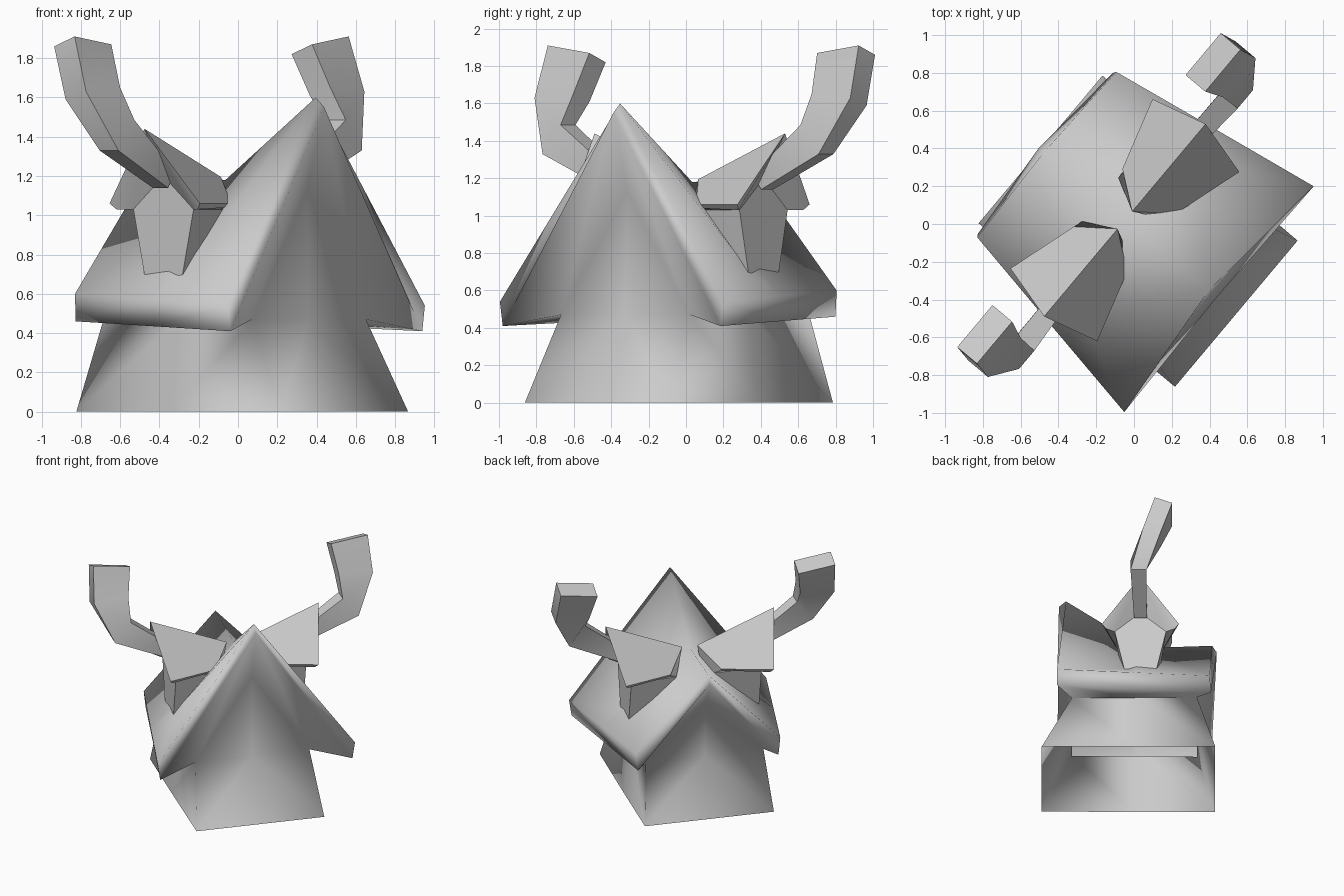
import bpy, bmesh, math
from mathutils import Vector

cube = bpy.data.objects.get("Cube")
if cube:
    bpy.data.objects.remove(cube, do_unlink=True)

grey = bpy.data.materials.new("plain_grey")
grey.use_nodes = True
COL = (0.6, 0.6, 0.6, 1)
grey.diffuse_color = COL
grey.node_tree.nodes["Principled BSDF"].inputs["Base Color"].default_value = COL

TURN = math.radians(-40)      # the whole house is turned about z
MID = (-0.01, -0.012, 0)


def part(name, pts, faces, mirror=None, angle=40):
    """Mesh from named points, mirrored across a local axis, turned into place."""
    bm = bmesh.new()
    signs = [Vector((1, 1, 1))]
    if mirror is not None:
        flip = Vector((1, 1, 1))
        flip[mirror] = -1
        signs.append(flip)
    for s in signs:
        vs = {k: bm.verts.new(Vector(p) * s) for k, p in pts.items()}
        for f in faces:
            bm.faces.new([vs[k] for k in f.split()])
    bmesh.ops.remove_doubles(bm, verts=bm.verts, dist=0.0005)
    bmesh.ops.recalc_face_normals(bm, faces=bm.faces)
    me = bpy.data.meshes.new(name)
    bm.to_mesh(me)
    bm.free()
    me.materials.append(grey)
    ob = bpy.data.objects.new(name, me)
    bpy.context.collection.objects.link(ob)
    ob.location = MID
    ob.rotation_euler.z = TURN
    bpy.ops.object.select_all(action='DESELECT')
    ob.select_set(True)
    bpy.context.view_layer.objects.active = ob
    bpy.ops.object.shade_smooth_by_angle(angle=math.radians(angle))
    return ob


# House: sagging gabled roof with deep soffits on flared, open-bottomed walls
# (local x = front)
house = {
    # front gable: top edge, fascia edge, recessed wall edge
    "fa": (0.53, 0, 1.60), "fe": (0.60, 0.78, 0.54),
    "fA": (0.585, 0, 1.55), "fE": (0.60, 0.76, 0.41),
    "fw": (0.47, 0, 1.13), "fc": (0.485, 0.45, 0.47),
    # sagging middle of the ridge, slope and eaves
    "ma": (-0.07, 0, 1.18), "s": (0.05, 0.50, 0.705), "me": (0, 0.676, 0.57),
    "mE": (0, 0.655, 0.435), "mc": (0, 0.455, 0.47),
    # back gable
    "ba": (-0.61, 0, 1.20), "be": (-0.59, 0.572, 0.60),
    "bA": (-0.645, 0, 1.14), "bE": (-0.60, 0.555, 0.46),
    "bw": (-0.51, 0, 0.90), "bc": (-0.49, 0.465, 0.47),
    # foot of the walls, and wall centre line
    "f0": (0.72, 0.505, 0), "b0": (-0.633, 0.51, 0), "m0": (0, 0.51, 0),
    "f1": (0.485, 0, 0.47), "f2": (0.72, 0, 0),
    "b1": (-0.49, 0, 0.47), "b2": (-0.633, 0, 0),
}
part("house", house, [
    "ma fa s", "fa fe s", "fe me s", "ma s me",      # front roof slopes
    "ma me be ba",                                   # back roof slopes
    "fe fE mE me", "me mE bE be",                    # eave edges
    "fa fA fE fe", "ba be bE bA",                    # fascias
    "fA fw fc fE", "bA bE bc bw",                    # gable soffits
    "fE fc mc mE", "mE mc bc bE",                    # side soffits
    "fw f1 fc", "f1 f2 f0 fc", "bw bc b1", "b1 bc b0 b2",  # gable walls
    "fc f0 m0 mc", "mc m0 b0 bc",                    # side walls
], mirror=1, angle=95)

# Dormers: flared little gables on both slopes
CU = -0.05
dormer = {
    "a": (0, 0.665, 1.44), "e": (0.30, 0.585, 1.06), "E": (0.27, 0.565, 1.03),
    "A": (0, 0.06, 1.195), "d": (0.185, 0.20, 1.06), "D": (0.17, 0.20, 1.04),
    "w": (0, 0.515, 1.20), "c": (0.20, 0.515, 1.03),
    "g": (0.125, 0.515, 0.69), "h": (0, 0.515, 0.69),
    "k": (0.17, 0.15, 1.03), "l": (0.125, 0.15, 0.69), "m": (0, 0.15, 0.69),
}
dormer_faces = [
    "a A d e", "e d D E", "a e E", "a E c w", "E D k c",
    "w c g h", "c k l g", "g l m h", "A m l k D d",
]

# Horn sections: centre, half-width vector (across the bend), half-thickness, tilt
sections = [
    ((-0.05, 0.51, 1.18), (0.03, -0.04), 0.05, 0),
    ((-0.035, 0.90, 1.407), (0.063, -0.078), 0.062, 0),
    ((-0.14, 0.967, 1.62), (0.135, -0.01), 0.068, 0.02),
    ((-0.23, 0.94, 1.865), (0.145, 0.02), 0.068, 0.025),
]


def horn_mesh(side):
    pts, faces = {}, []
    for i, ((u, v, z), (wv, wz), t, tilt) in enumerate(sections):
        for j, (a, b) in enumerate([(1, 1), (1, -1), (-1, -1), (-1, 1)]):
            pts[f"{i}{j}"] = (u + b * t, side * (v + a * wv), z + a * wz + b * tilt)
    for i in range(3):
        for j in range(4):
            k = (j + 1) % 4
            faces.append(f"{i}{j} {i}{k} {i+1}{k} {i+1}{j}")
    faces += ["00 01 02 03", "30 31 32 33"]
    return pts, faces


for side, label in ((1, "left"), (-1, "right")):
    pts = {k: (x, side * y, z) for k, (x, y, z) in dormer.items()}
    ob = part(label + "_dormer", pts, dormer_faces, mirror=0, angle=40)
    ob.location = (MID[0] + CU * math.cos(TURN), MID[1] + CU * math.sin(TURN), 0)
    pts, faces = horn_mesh(side)
    part(label + "_horn", pts, faces, angle=40)
